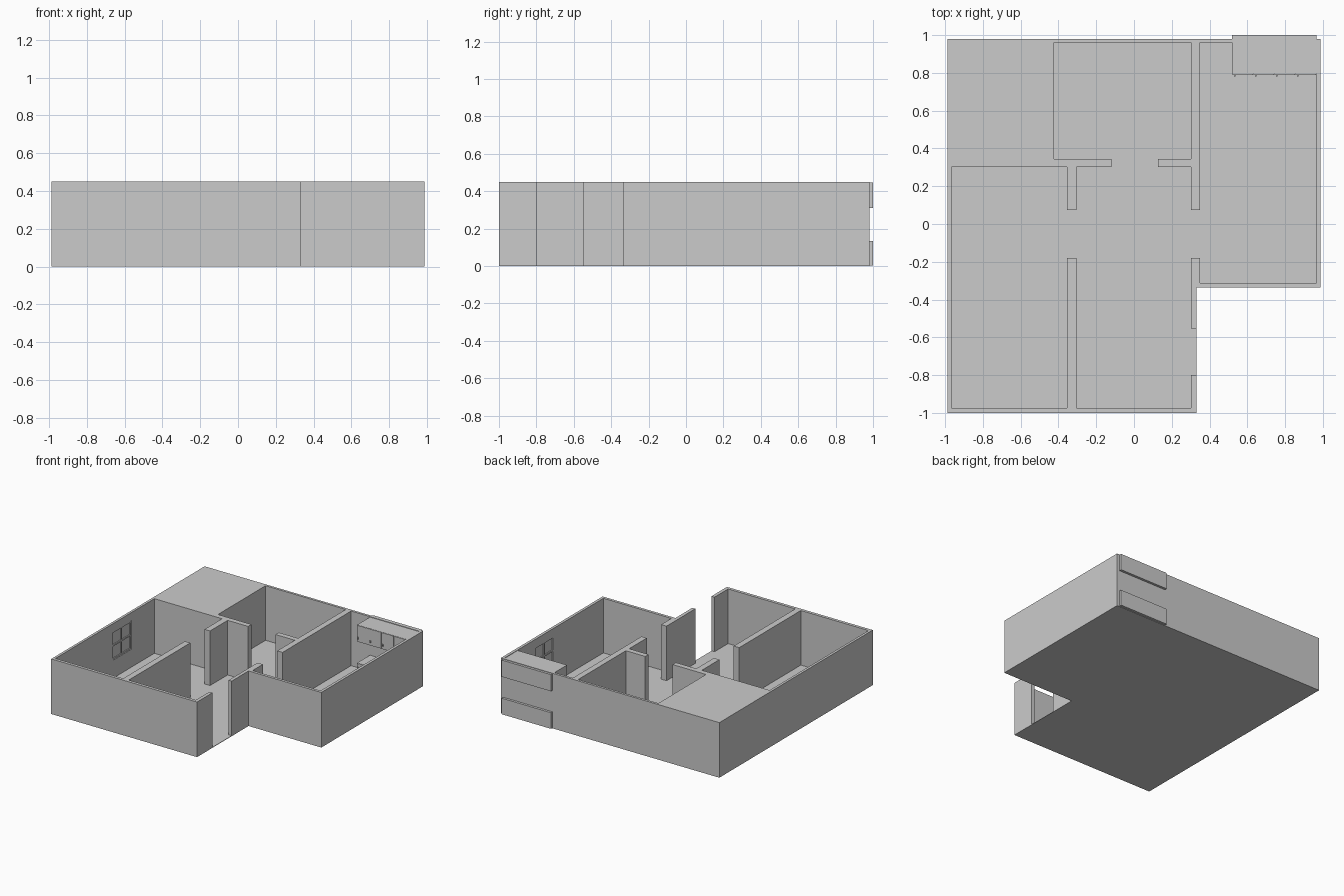
import bpy, bmesh
from mathutils import Vector, Matrix

if "Cube" in bpy.data.objects:
    bpy.data.objects.remove(bpy.data.objects["Cube"])


def make_object(name, bm):
    bmesh.ops.recalc_face_normals(bm, faces=bm.faces)
    mesh = bpy.data.meshes.new(name)
    bm.to_mesh(mesh)
    bm.free()
    ob = bpy.data.objects.new(name, mesh)
    bpy.context.collection.objects.link(ob)
    return ob


def prism(name, outline, z0, z1):
    bm = bmesh.new()
    face = bm.faces.new([bm.verts.new((x, y, z0)) for x, y in outline])
    ext = bmesh.ops.extrude_face_region(bm, geom=[face])["geom"]
    verts = [v for v in ext if isinstance(v, bmesh.types.BMVert)]
    bmesh.ops.translate(bm, verts=verts, vec=(0, 0, z1 - z0))
    # keep the underside closed
    if not any(all(abs(v.co.z - z0) < 1e-6 for v in f.verts) for f in bm.faces):
        bm.faces.new([v for v in bm.verts if abs(v.co.z - z0) < 1e-6])
    return make_object(name, bm)


def add_box(bm, lo, hi):
    lo, hi = Vector(lo), Vector(hi)
    m = Matrix.Translation((lo + hi) / 2) @ Matrix.Diagonal((*(hi - lo), 1))
    bmesh.ops.create_cube(bm, size=1, matrix=m)


def boxes(name, pairs):
    bm = bmesh.new()
    for lo, hi in pairs:
        add_box(bm, lo, hi)
    return make_object(name, bm)


H = 0.45
FLOOR = 0.004
X0, X1, XN = -0.9875, 0.9875, 0.33
Y0, Y1, YN = -1.0, 0.98, -0.335

# Floor slab, L-shaped
prism("floor", [(X0, Y0), (XN, Y0), (XN, YN), (X1, YN), (X1, Y1), (X0, Y1)], 0, FLOOR)

# All walls traced as one continuous plan, starting and ending at the entrance
plan = [
    (XN, -.80), (XN, Y0), (X0, Y0), (X0, Y1), (X1, Y1), (X1, YN), (XN, YN), (XN, -.552),
    (.302, -.552), (.302, -.18), (.35, -.18), (.35, -.312), (.965, -.312), (.965, .96),
    (.35, .96), (.35, .075), (.302, .075), (.302, .302), (.127, .302), (.127, .345),
    (.302, .345), (.302, .96), (-.423, .96), (-.423, .345), (-.12, .345), (-.12, .302),
    (-.305, .302), (-.305, .075), (-.355, .075), (-.355, .302), (-.967, .302),
    (-.967, -.975), (-.355, -.975), (-.355, -.18), (-.305, -.18), (-.305, -.975),
    (.302, -.975), (.302, -.80)]
walls = prism("walls", plan, FLOOR, H)


# Windows sunk into the inner faces of the side walls
def window(name, x, side, y0, y1, z0=0.15, z1=0.385, depth=0.01):
    def span(a, b):
        return sorted((x + side * a, x + side * b))
    a, b = span(-0.02, depth)
    cutter = boxes(name + "_cutter", [((a, y0, z0), (b, y1, z1))])
    cutter.hide_render = True
    mod = walls.modifiers.new(name, "BOOLEAN")
    mod.object, mod.operation, mod.solver = cutter, "DIFFERENCE", "EXACT"
    bpy.context.view_layer.objects.active = walls
    bpy.ops.object.modifier_apply(modifier=mod.name)
    bpy.data.objects.remove(cutter)
    # frame with four panes
    t = 0.012
    ym, zm = (y0 + y1) / 2, (z0 + z1) / 2
    a, b = span(0.002, depth)
    bars = [((a, y, z0), (b, y + t, z1)) for y in (y0, ym - t / 2, y1 - t)]
    for ya, yb in ((y0 + t, ym - t / 2), (ym + t / 2, y1 - t)):
        bars += [((a, ya, z), (b, yb, z + t)) for z in (z0, zm - t / 2, z1 - t)]
    boxes(name + "_frame", bars)


window("left_window", -0.967, -1, -0.24, 0.005)
window("right_window", 0.965, 1, 0.325, 0.57)

# Kitchen cabinets running through the back wall
CX0, CX1, CY0, CY1 = 0.52, 0.965, 0.79, 1.0


def cabinet(name, z0, z1, knob_z):
    boxes(name, [((CX0, CY0 + 0.004, z0), (CX1, CY1, z1))])
    n, gap = 4, 0.002
    w = (CX1 - CX0) / n
    boxes(name + "_doors", [((CX0 + i * w + gap, CY0, z0 + gap),
                             (CX0 + (i + 1) * w - gap, CY0 + 0.004, z1 - gap)) for i in range(n)])
    boxes(name + "_handles", [((CX0 + i * w + 0.010, CY0 - 0.009, knob_z - 0.008),
                               (CX0 + i * w + 0.018, CY0, knob_z + 0.008)) for i in range(n)])


cabinet("upper_cabinet", 0.31, 0.446, 0.345)
cabinet("lower_cabinet", FLOOR, 0.135, 0.10)
